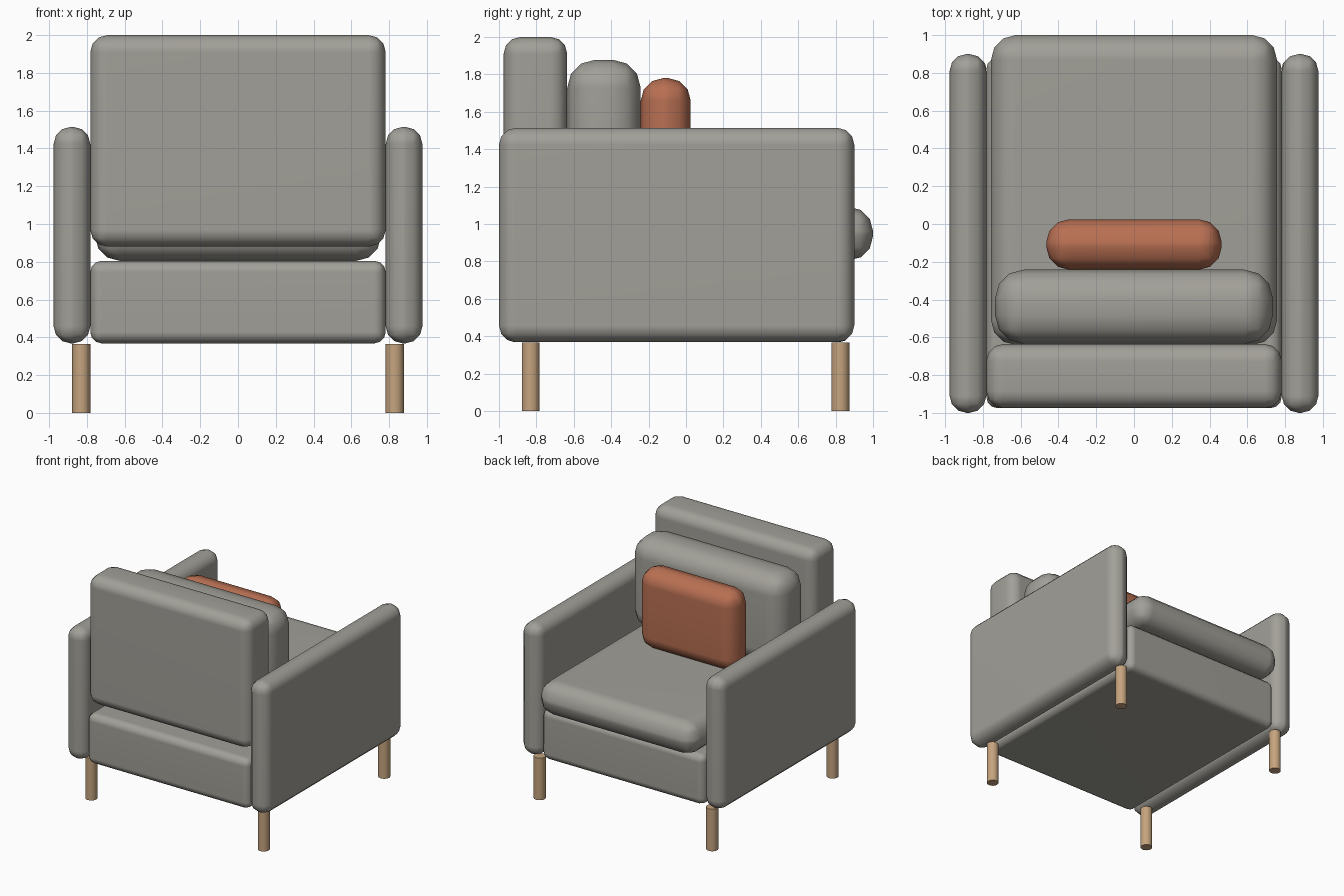
import bpy, bmesh, math

if "Cube" in bpy.data.objects:
    bpy.data.objects.remove(bpy.data.objects["Cube"])


def material(name, rgb):
    m = bpy.data.materials.new(name)
    m.diffuse_color = (*rgb, 1)
    m.use_nodes = True
    m.node_tree.nodes["Principled BSDF"].inputs["Base Color"].default_value = m.diffuse_color
    return m


def link(name, bm, mat):
    mesh = bpy.data.meshes.new(name)
    bm.to_mesh(mesh)
    bm.free()
    ob = bpy.data.objects.new(name, mesh)
    bpy.context.collection.objects.link(ob)
    mesh.materials.append(mat)
    bpy.ops.object.select_all(action='DESELECT')
    ob.select_set(True)
    bpy.context.view_layer.objects.active = ob
    bpy.ops.object.shade_smooth_by_angle(angle=math.radians(40))
    return ob


grey = material("grey fabric", (0.36, 0.35, 0.315))
wood = material("light wood", (0.56, 0.37, 0.21))
rust = material("rust fabric", (0.48, 0.16, 0.085))


def soft_box(name, xr, yr, zr, radius, mat=grey):
    """Rounded upholstery block spanning the given ranges."""
    bm = bmesh.new()
    bmesh.ops.create_cube(bm, size=1)
    for v in bm.verts:
        v.co = [lo + (c + 0.5) * (hi - lo) for c, (lo, hi) in zip(v.co, (xr, yr, zr))]
    bmesh.ops.bevel(bm, geom=bm.edges[:], offset=radius, offset_type='OFFSET',
                    segments=3, profile=0.5, affect='EDGES', clamp_overlap=True)
    ob = link(name, bm, mat)
    # Keep the large panels shaded flat
    ob.modifiers.new("flat_panels", 'WEIGHTED_NORMAL').keep_sharp = True
    return ob


def leg(name, x, y):
    bm = bmesh.new()
    bmesh.ops.create_cone(bm, cap_ends=True, segments=24, radius1=0.048,
                          radius2=0.048, depth=0.366)
    bmesh.ops.translate(bm, verts=bm.verts, vec=(x, y, 0.183))
    return link(name, bm, wood)


# Frame: seat base and backrest panel
soft_box("seat_base", (-0.782, 0.782), (-0.975, 0.88), (0.368, 0.805), 0.06)
soft_box("backrest", (-0.782, 0.782), (-0.975, -0.635), (0.88, 2.0), 0.09)

# Cushions
soft_box("seat_cushion", (-0.757, 0.757), (-0.64, 1.0), (0.805, 1.092), 0.13)
soft_box("back_cushion", (-0.735, 0.735), (-0.635, -0.242), (1.09, 1.878), 0.15)
soft_box("throw_pillow", (-0.464, 0.464), (-0.242, 0.025), (1.09, 1.78), 0.12, rust)

# Armrests and legs on both sides
for side, s in (("left", -1), ("right", 1)):
    soft_box(f"armrest_{side}", sorted((s * 0.782, s * 0.976)), (-1.0, 0.9), (0.368, 1.514), 0.09)
    for place, y in (("back", -0.83), ("front", 0.825)):
        leg(f"{place}_leg_{side}", s * 0.83, y)
